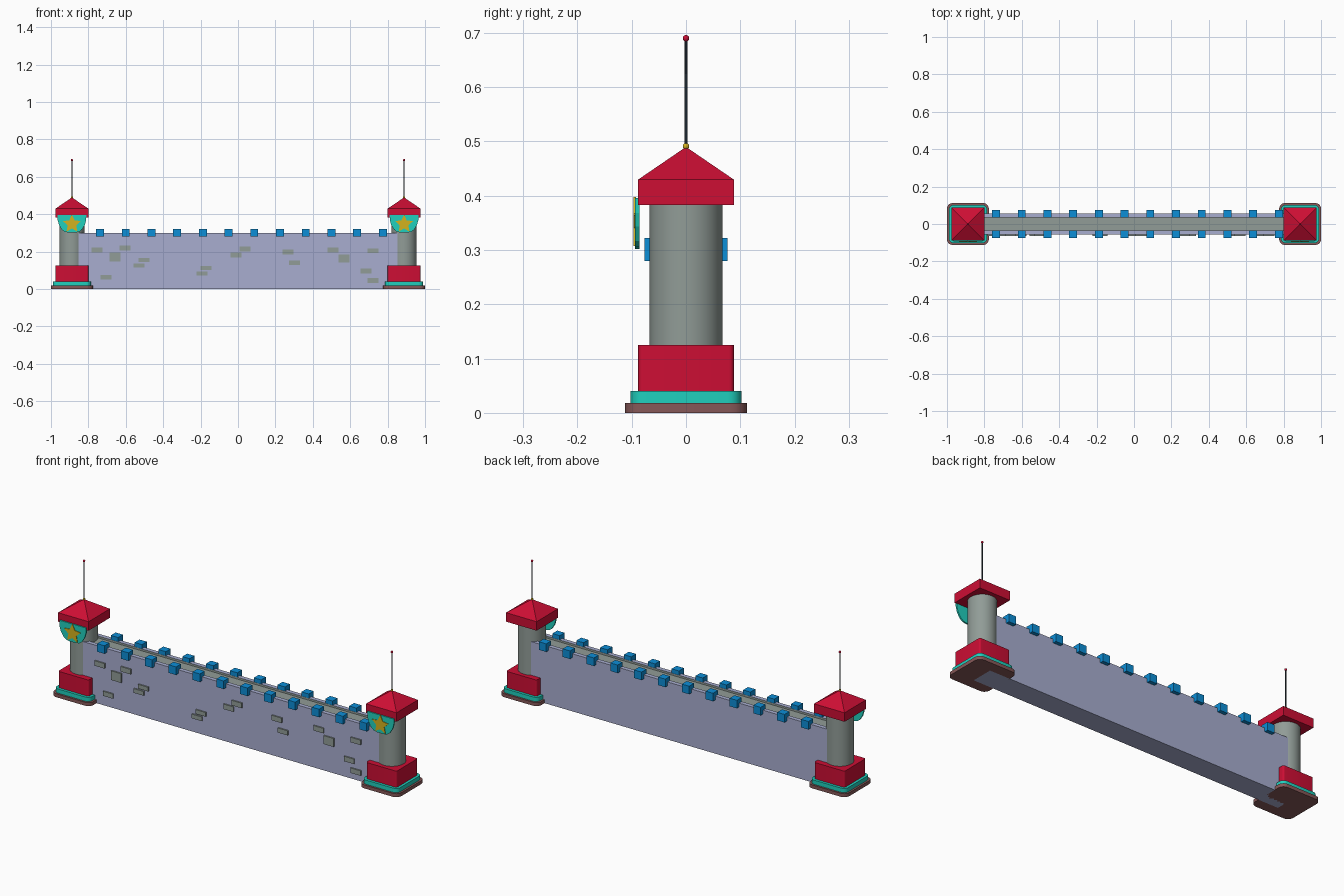
import bpy, bmesh, math
from mathutils import Matrix

if "Cube" in bpy.data.objects:
    bpy.data.objects.remove(bpy.data.objects["Cube"])


def mat(name, r, g, b):
    m = bpy.data.materials.new(name)
    lin = [((c / 255 + 0.055) / 1.055) ** 2.4 for c in (r, g, b)]
    m.diffuse_color = (*lin, 1)
    m.use_nodes = True
    m.node_tree.nodes["Principled BSDF"].inputs["Base Color"].default_value = m.diffuse_color
    return m


RED = mat("red", 205, 14, 52)
TEAL = mat("teal", 32, 208, 190)
LILAC = mat("lilac_wall", 168, 174, 208)
GREY = mat("grey_stone", 145, 156, 151)
BLUE = mat("blue", 12, 142, 215)
BROWN = mat("brown", 134, 88, 88)
GOLD = mat("gold", 212, 178, 30)
DARK = mat("dark_pole", 42, 54, 62)


def finish(name, bm, *mats, smooth=False):
    bmesh.ops.recalc_face_normals(bm, faces=bm.faces)
    me = bpy.data.meshes.new(name)
    bm.to_mesh(me)
    bm.free()
    ob = bpy.data.objects.new(name, me)
    bpy.context.collection.objects.link(ob)
    for m in mats:
        me.materials.append(m)
    if smooth:
        bpy.ops.object.select_all(action='DESELECT')
        ob.select_set(True)
        bpy.context.view_layer.objects.active = ob
        bpy.ops.object.shade_smooth_by_angle()
    return ob


def add_box(bm, x0, x1, y0, y1, z0, z1):
    m = Matrix.Translation(((x0 + x1) / 2, (y0 + y1) / 2, (z0 + z1) / 2))
    m = m @ Matrix.Diagonal((x1 - x0, y1 - y0, z1 - z0, 1))
    bmesh.ops.create_cube(bm, size=1, matrix=m)


def slab(name, cx, half, z0, z1, r, m):
    """Square slab with rounded vertical corners."""
    bm = bmesh.new()
    add_box(bm, cx - half, cx + half, -half, half, z0, z1)
    edges = [e for e in bm.edges if abs(e.verts[0].co.z - e.verts[1].co.z) > 1e-4]
    bmesh.ops.bevel(bm, geom=edges, offset=r, segments=5, profile=0.5, affect='EDGES')
    return finish(name, bm, m, smooth=True)


def rod(name, cx, r0, r1, z0, z1, m, seg=32):
    bm = bmesh.new()
    bmesh.ops.create_cone(bm, cap_ends=True, segments=seg, radius1=r0, radius2=r1, depth=z1 - z0,
                          matrix=Matrix.Translation((cx, 0, (z0 + z1) / 2)))
    return finish(name, bm, m, smooth=True)


def ball(name, cx, z, r, m):
    bm = bmesh.new()
    bmesh.ops.create_uvsphere(bm, u_segments=16, v_segments=10, radius=r,
                              matrix=Matrix.Translation((cx, 0, z)))
    return finish(name, bm, m, smooth=True)


def plate(name, pts, y0, y1, m):
    """Flat outline in x-z, thickened along y."""
    bm = bmesh.new()
    f = bm.faces.new([bm.verts.new((x, y0, z)) for x, z in pts])
    ext = bmesh.ops.extrude_face_region(bm, geom=[f])
    for v in ext["geom"]:
        if isinstance(v, bmesh.types.BMVert):
            v.co.y = y1
    return finish(name, bm, m)


# Wall: cross-section with a sunken walkway, swept along x
section = [(-0.057, 0), (0.057, 0), (0.057, 0.3), (0.035, 0.3), (0.035, 0.29),
           (-0.035, 0.29), (-0.035, 0.3), (-0.057, 0.3)]
bm = bmesh.new()
f = bm.faces.new([bm.verts.new((-0.89, y, z)) for y, z in section])
for v in bmesh.ops.extrude_face_region(bm, geom=[f])["geom"]:
    if isinstance(v, bmesh.types.BMVert):
        v.co.x = 0.89
for f in bm.faces:
    c = f.calc_center_median()
    if abs(c.y) < 0.036 and c.z > 0.28:
        f.material_index = 1
finish("wall", bm, LILAC, GREY)

# Battlement blocks along both edges
bm = bmesh.new()
for i in range(12):
    x = -0.738 + i * 0.1375
    for s in (-1, 1):
        ys = sorted((s * 0.036, s * 0.076))
        add_box(bm, x - 0.021, x + 0.021, *ys, 0.28, 0.322)
finish("battlements", bm, BLUE)

# Raised stones on the front (x, z, half height)
stones = [(-.754, .209, .013), (-.604, .219, .013), (-.658, .171, .024), (-.503, .155, .011),
          (-.529, .126, .011), (-.706, .064, .012), (-.171, .112, .011), (-.193, .083, .011),
          (.037, .214, .013), (-.011, .182, .013), (.267, .198, .013), (.302, .142, .012),
          (.508, .209, .013), (.567, .163, .022), (.722, .205, .013), (.684, .096, .013),
          (.722, .045, .013)]
bm = bmesh.new()
for x, z, h in stones:
    add_box(bm, x - 0.029, x + 0.029, -0.064, -0.05, z - h, z + h)
finish("wall_stones", bm, GREY)

# Towers at both ends
for side, cx in (("left", -0.888), ("right", 0.888)):
    slab(side + "_foot", cx, 0.112, 0, 0.018, 0.03, BROWN)
    slab(side + "_step", cx, 0.102, 0.018, 0.04, 0.025, TEAL)
    slab(side + "_base", cx, 0.088, 0.04, 0.125, 0.009, RED)
    rod(side + "_column", cx, 0.067, 0.067, 0.12, 0.39, GREY)

    # Roof: square block with a pyramid on top
    bm = bmesh.new()
    add_box(bm, cx - 0.088, cx + 0.088, -0.088, 0.088, 0.383, 0.43)
    top = max(bm.faces, key=lambda f: f.calc_center_median().z)
    tip = bmesh.ops.poke(bm, faces=[top])["verts"][0]
    tip.co.z = 0.49
    finish(side + "_roof", bm, RED)

    # Mast with end balls
    rod(side + "_mast", cx, 0.003, 0.0025, 0.485, 0.69, DARK, 12)
    ball(side + "_mast_foot", cx, 0.491, 0.006, GOLD)
    ball(side + "_mast_tip", cx, 0.69, 0.006, RED)

    # Shield with a star
    half = [(0.077, 0.396), (0.076, 0.368), (0.069, 0.343), (0.053, 0.317), (0.038, 0.306), (0.018, 0.302)]
    pts = [(cx + x, z) for x, z in half] + [(cx - x, z) for x, z in reversed(half)]
    plate(side + "_shield", pts, -0.094, -0.086, TEAL)
    star = []
    for k in range(10):
        r = 0.05 if k % 2 == 0 else 0.024
        a = math.pi / 2 + k * math.pi / 5
        star.append((cx + r * math.cos(a), 0.348 + r * math.sin(a)))
    plate(side + "_star", star, -0.097, -0.092, GOLD)
